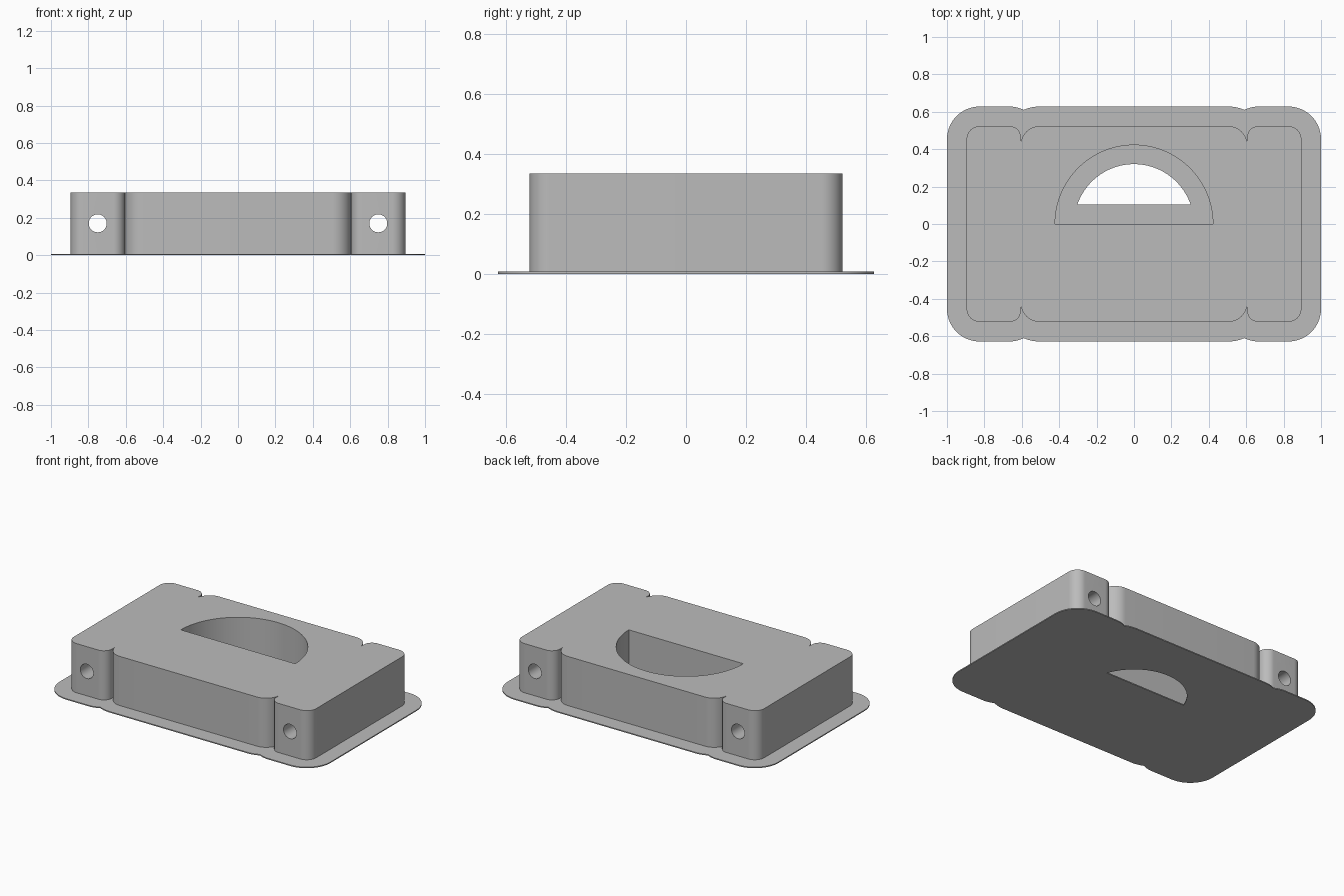
import bpy, bmesh
from math import sin, cos, pi, radians

if "Cube" in bpy.data.objects:
    bpy.data.objects.remove(bpy.data.objects["Cube"], do_unlink=True)

grey = bpy.data.materials.new("plain grey")
grey.use_nodes = True
grey.diffuse_color = (0.5, 0.5, 0.5, 1)
grey.node_tree.nodes["Principled BSDF"].inputs["Base Color"].default_value = grey.diffuse_color


def arc(cx, cy, r, start, end, steps=16):
    angles = [radians(start + (end - start) * i / steps) for i in range(steps + 1)]
    return [(cx + r * cos(a), cy + r * sin(a)) for a in angles]


def outline(grow, side_end, middle_start):
    """Rounded block with a notch either side of the middle, grown outwards."""
    quarter = arc(0.825, 0.453, 0.07 + grow, 0, 90)
    quarter += arc(0.665, 0.463, 0.06 + grow, 90, side_end)
    quarter += arc(0.505, 0.423, 0.1 + grow, middle_start, 90)
    half = quarter + [(-x, y) for x, y in reversed(quarter)]
    return half + [(-x, -y) for x, y in half]


def prism(name, points, z0, z1):
    bm = bmesh.new()
    face = bm.faces.new([bm.verts.new((x, y, z0)) for x, y in points])
    top = bmesh.ops.extrude_face_region(bm, geom=[face])["geom"]
    verts = [v for v in top if isinstance(v, bmesh.types.BMVert)]
    bmesh.ops.translate(bm, verts=verts, vec=(0, 0, z1 - z0))
    bmesh.ops.remove_doubles(bm, verts=bm.verts, dist=1e-4)
    bmesh.ops.recalc_face_normals(bm, faces=bm.faces)
    mesh = bpy.data.meshes.new(name)
    bm.to_mesh(mesh)
    bm.free()
    mesh.materials.append(grey)
    obj = bpy.data.objects.new(name, mesh)
    bpy.context.collection.objects.link(obj)
    return obj


def select(obj):
    bpy.ops.object.select_all(action="DESELECT")
    obj.select_set(True)
    bpy.context.view_layer.objects.active = obj


def cut(obj, cutter):
    cutter.hide_render = True
    mod = obj.modifiers.new("cut", "BOOLEAN")
    mod.operation, mod.solver, mod.object = "DIFFERENCE", "EXACT", cutter
    select(obj)
    bpy.ops.object.modifier_apply(modifier=mod.name)
    bpy.data.objects.remove(cutter, do_unlink=True)


BASE, TOP = 0.007, 0.335

# Body with a half-round well and two holes running front to back
body = prism("body", outline(0, 180, 0), BASE, TOP)
cut(body, prism("well_cutter", arc(0, 0, 0.422, 0, 180, 64), -0.1, 0.5))
for x in (-0.75, 0.75):
    bpy.ops.mesh.primitive_cylinder_add(vertices=40, radius=0.048, depth=2,
                                        location=(x, 0, 0.17), rotation=(pi / 2, 0, 0))
    hole = bpy.context.object
    hole.data.materials.append(grey)
    cut(body, hole)

# Thin flange, wider than the body, with a smaller half-round opening
flange = prism("flange", outline(0.105, 117, 65.5), 0, BASE)
cut(flange, prism("opening_cutter", arc(0, 0, 0.32, 19.2, 160.8, 64), -0.1, 0.1))

for obj in (body, flange):
    select(obj)
    bpy.ops.object.shade_smooth_by_angle(angle=radians(30))
